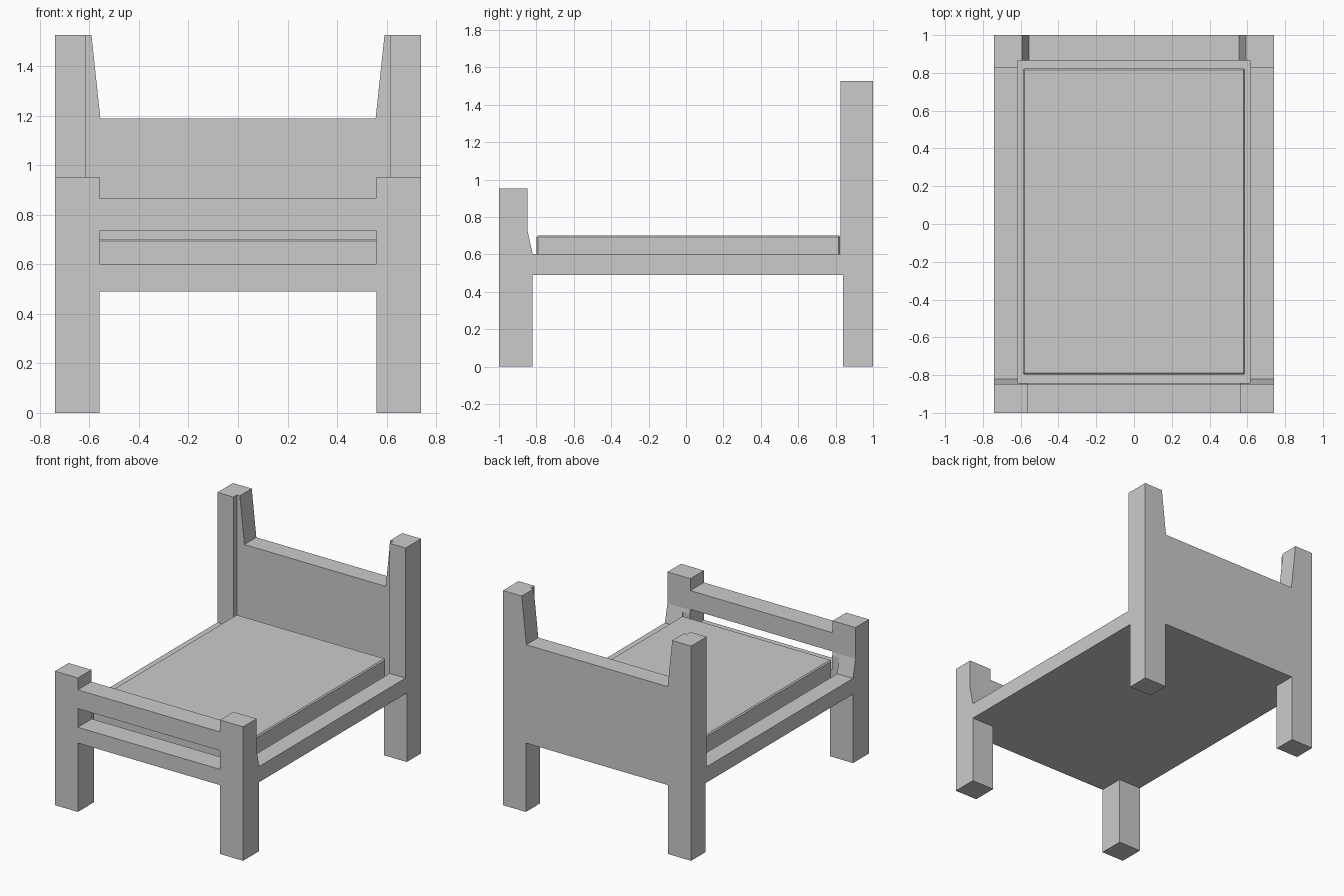
import bpy, bmesh
from mathutils import Vector

if "Cube" in bpy.data.objects:
    bpy.data.objects.remove(bpy.data.objects["Cube"])


def prism(name, pts, axis, a, b):
    """Extrude a 2D profile along one axis (0=x: pts are y,z; 1=y: pts are x,z)."""
    def place(p, t):
        return Vector((t, p[0], p[1])) if axis == 0 else Vector((p[0], t, p[1]))
    bm = bmesh.new()
    base = bm.faces.new([bm.verts.new(place(p, a)) for p in pts])
    ext = bmesh.ops.extrude_face_region(bm, geom=[base], use_keep_orig=True)
    verts = [g for g in ext["geom"] if isinstance(g, bmesh.types.BMVert)]
    offset = place((0, 0), b - a)
    bmesh.ops.translate(bm, verts=verts, vec=offset)
    bmesh.ops.recalc_face_normals(bm, faces=bm.faces[:])
    mesh = bpy.data.meshes.new(name)
    bm.to_mesh(mesh)
    bm.free()
    ob = bpy.data.objects.new(name, mesh)
    bpy.context.collection.objects.link(ob)
    return ob


def box(name, x, y, z):
    return prism(name, [(x[0], z[0]), (x[1], z[0]), (x[1], z[1]), (x[0], z[1])], 1, *y)


def apply_modifiers(ob):
    bpy.context.view_layer.objects.active = ob
    for m in list(ob.modifiers):
        bpy.ops.object.modifier_apply(modifier=m.name)


# Space for the mattress, cut out of the base and the posts
well = box("mattress_well_cutter", (-0.615, 0.615), (-0.843, 0.866), (0.52, 2))
well.hide_render = True

# Base slab with side rails
cut_parts = [box("base_frame", (-0.74, 0.74), (-1, 1), (0.49, 0.602))]

for side, s in (("left", -1), ("right", 1)):
    x = sorted((s * 0.56, s * 0.74))
    # Legs below the base
    box(f"front_leg_{side}", x, (-1, -0.82), (0, 0.49))
    box(f"back_leg_{side}", x, (0.84, 1), (0, 0.49))
    # Front post, flared at the foot on its inner side
    cut_parts.append(prism(f"front_post_{side}", [
        (-1, 0.602), (-0.82, 0.602), (-0.848, 0.73), (-0.848, 0.953), (-1, 0.953)], 0, *x))
    # Back post, tapering above the headboard
    cut_parts.append(prism(f"back_post_{side}", [
        (s * 0.74, 0.602), (s * 0.74, 1.527), (s * 0.592, 1.527),
        (s * 0.556, 1.19), (s * 0.556, 0.602)], 1, 0.826, 1))

for ob in cut_parts:
    mod = ob.modifiers.new("well", 'BOOLEAN')
    mod.operation = 'DIFFERENCE'
    mod.solver = 'EXACT'
    mod.object = well
    apply_modifiers(ob)
bpy.data.objects.remove(well)

# Headboard panel and footboard rail
box("headboard", (-0.556, 0.556), (0.866, 1), (0.602, 1.19))
box("footboard_rail", (-0.56, 0.56), (-1, -0.848), (0.735, 0.868))

# Mattress with a small chamfer
mattress = box("mattress", (-0.588, 0.588), (-0.798, 0.823), (0.52, 0.702))
bev = mattress.modifiers.new("chamfer", 'BEVEL')
bev.width = 0.008
bev.segments = 1
apply_modifiers(mattress)
